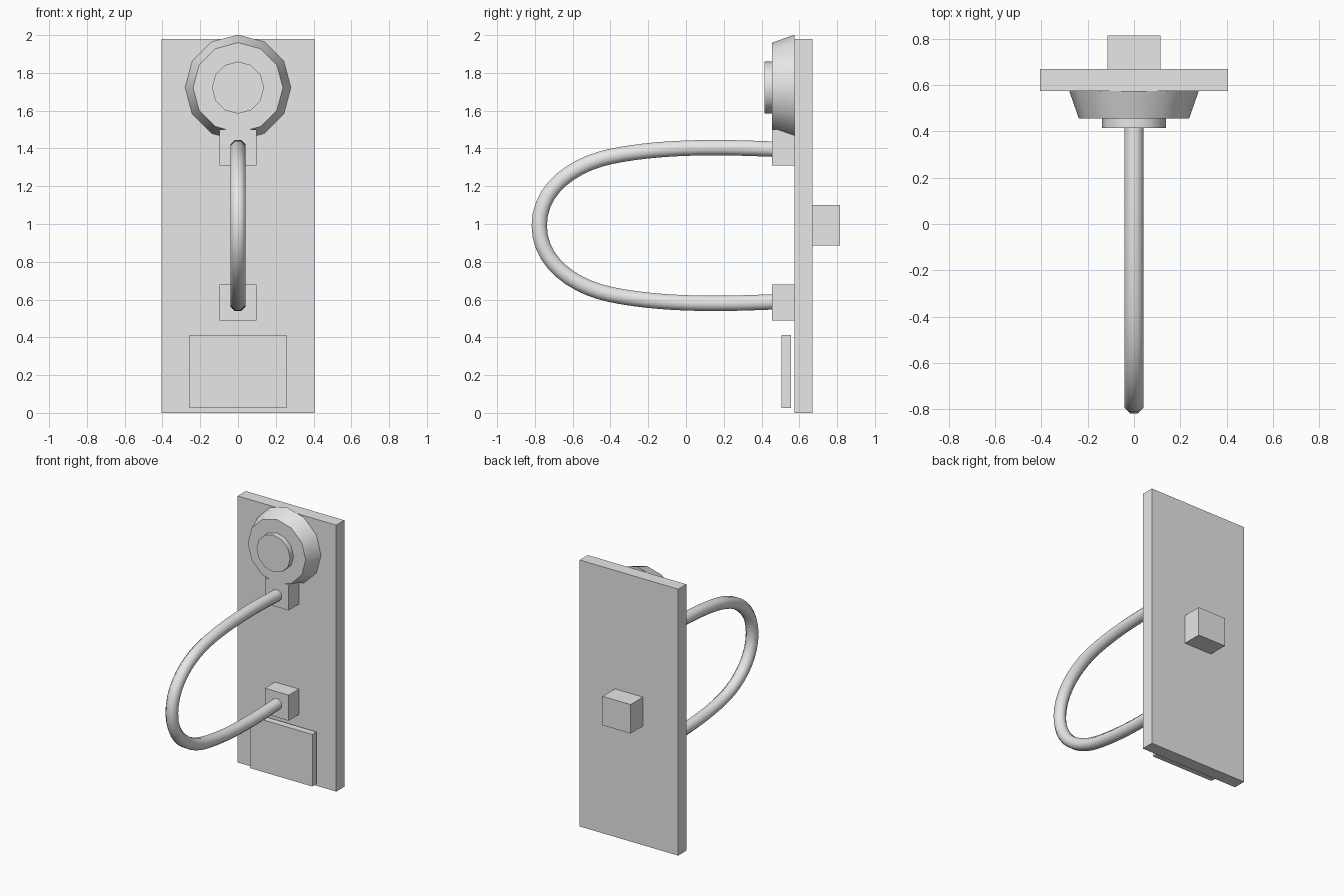
import bpy
import math
from mathutils import Matrix

cube = bpy.data.objects.get("Cube")
if cube:
    bpy.data.objects.remove(cube, do_unlink=True)

GREY = (0.8, 0.8, 0.8, 1.0)
grey = bpy.data.materials.new("plain grey")
grey.use_nodes = True
grey.diffuse_color = GREY
grey.node_tree.nodes["Principled BSDF"].inputs["Base Color"].default_value = GREY


def box(name, x, y, z):
    """Box from (low, high) ranges on each axis."""
    size = [b - a for a, b in (x, y, z)]
    mid = [(a + b) / 2 for a, b in (x, y, z)]
    bpy.ops.mesh.primitive_cube_add(size=1)
    ob = bpy.context.object
    ob.name = name
    ob.data.transform(Matrix.Translation(mid) @ Matrix.Diagonal((*size, 1)))
    ob.data.materials.append(grey)
    return ob


def disc(name, r_back, r_front, front, back, z):
    """Twelve-sided cone section with its axis along y."""
    bpy.ops.mesh.primitive_cone_add(vertices=12, radius1=r_back, radius2=r_front,
                                    depth=back - front)
    ob = bpy.context.object
    ob.name = name
    ob.data.transform(Matrix.Translation((0, (front + back) / 2, z))
                      @ Matrix.Rotation(math.pi / 2, 4, 'X'))
    ob.data.materials.append(grey)
    bpy.ops.object.shade_smooth_by_angle(angle=math.radians(40))
    return ob


# Backing plate, rear block and lower front panel
box("back_plate", (-0.405, 0.405), (0.575, 0.67), (0, 1.98))
box("rear_block", (-0.115, 0.115), (0.67, 0.815), (0.885, 1.10))
box("lower_panel", (-0.257, 0.257), (0.505, 0.555), (0.025, 0.412))

# Mounts that hold the handle
for name, low in (("upper_mount", 1.31), ("lower_mount", 0.49)):
    box(name, (-0.098, 0.098), (0.455, 0.575), (low, low + 0.19))

# Round dial and its button
disc("dial", 0.28, 0.238, 0.455, 0.575, 1.722)
disc("dial_button", 0.138, 0.138, 0.415, 0.457, 1.722)

# Handle loop: upper half as (y, height above middle, tangent y, tangent z)
MID = 0.992
half = [(0.5, 0.403, -0.1, 0.003), (0.15, 0.412, -0.15, 0),
        (-0.4, 0.365, -0.19, -0.04)]
path = half + [(-0.777, 0, 0, -0.2)]
path += [(y, -z, -ty, tz) for y, z, ty, tz in reversed(half)]

curve = bpy.data.curves.new("handle", 'CURVE')
curve.dimensions = '3D'
curve.bevel_depth = 0.044
curve.bevel_resolution = 2
curve.resolution_u = 10
curve.use_fill_caps = True
spline = curve.splines.new('BEZIER')
spline.bezier_points.add(len(path) - 1)
for p, (y, z, ty, tz) in zip(spline.bezier_points, path):
    p.handle_left_type = p.handle_right_type = 'FREE'
    p.co = (0, y, MID + z)
    p.handle_left = (0, y - ty, MID + z - tz)
    p.handle_right = (0, y + ty, MID + z + tz)
    p.tilt = math.pi / 8
curve.materials.append(grey)
handle = bpy.data.objects.new("handle", curve)
bpy.context.collection.objects.link(handle)

# Turn the handle into a smooth mesh
bpy.ops.object.select_all(action='DESELECT')
handle.select_set(True)
bpy.context.view_layer.objects.active = handle
bpy.ops.object.convert(target='MESH')
bpy.ops.object.shade_smooth_by_angle(angle=math.radians(60))
